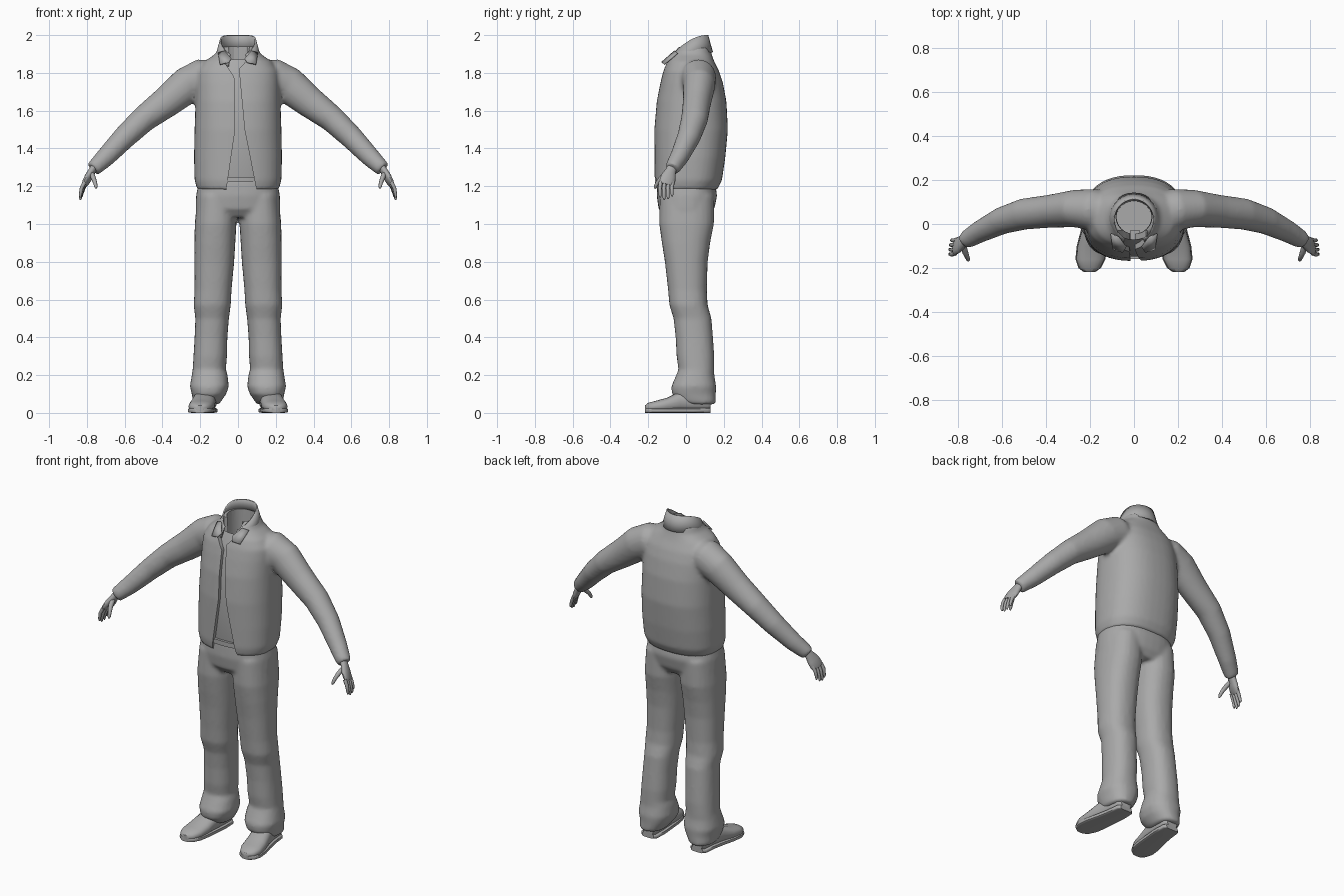
import bpy, bmesh, math
from mathutils import Vector

cube = bpy.data.objects.get("Cube")
if cube:
    bpy.data.objects.remove(cube)

grey = bpy.data.materials.new("plain grey")
grey.use_nodes = True
grey.diffuse_color = (0.4, 0.4, 0.4, 1)
grey.node_tree.nodes["Principled BSDF"].inputs["Base Color"].default_value = (0.4, 0.4, 0.4, 1)


def make(name, bm, smooth=True):
    bmesh.ops.recalc_face_normals(bm, faces=bm.faces[:])
    mesh = bpy.data.meshes.new(name)
    bm.to_mesh(mesh)
    bm.free()
    mesh.materials.append(grey)
    obj = bpy.data.objects.new(name, mesh)
    bpy.context.collection.objects.link(obj)
    if smooth:
        finish(obj)
    return obj


def finish(obj):
    for o in bpy.context.selected_objects:
        o.select_set(False)
    obj.select_set(True)
    bpy.context.view_layer.objects.active = obj
    bpy.ops.object.shade_smooth_by_angle(angle=math.radians(45))


def bake(obj):
    # Turn the modifier stack into plain mesh data
    graph = bpy.context.evaluated_depsgraph_get()
    mesh = bpy.data.meshes.new_from_object(obj.evaluated_get(graph))
    obj.modifiers.clear()
    obj.data = mesh
    mesh.materials.clear()
    mesh.materials.append(grey)
    finish(obj)


def loft(bm, rings, ref=(1, 0, 0), axis=None, side=1, n=24, power=2.0, caps=True):
    # rings hold centre x, y, z and two radii; ref is the direction of the first radius
    pts = [Vector(r[:3]) for r in rings]
    loops = []
    for i, (c, r) in enumerate(zip(pts, rings)):
        t = Vector(axis) if axis else pts[min(i + 1, len(pts) - 1)] - pts[max(i - 1, 0)]
        t.normalize()
        u = Vector(ref)
        u = (u - t * u.dot(t)).normalized()
        v = t.cross(u)
        loop = []
        for k in range(n):
            a = math.tau * k / n
            ca, sa = math.cos(a), math.sin(a)
            p = c + u * math.copysign(abs(ca) ** (2 / power), ca) * r[3] \
                + v * math.copysign(abs(sa) ** (2 / power), sa) * r[4]
            loop.append(bm.verts.new((p.x * side, p.y, p.z)))
        loops.append(loop)
    for a, b in zip(loops, loops[1:]):
        for k in range(n):
            bm.faces.new((a[k], a[(k + 1) % n], b[(k + 1) % n], b[k]))
    if caps:
        bm.faces.new(loops[0])
        bm.faces.new(loops[-1])


def upright(rows):
    # rows: height, x from, x to, y from, y to
    return [((a + b) / 2, (c + d) / 2, z, (b - a) / 2, (d - c) / 2) for z, a, b, c, d in rows]


def fuse(obj, voxel, rounds):
    m = obj.modifiers.new("Fuse", "REMESH")
    m.mode, m.voxel_size = "VOXEL", voxel
    s = obj.modifiers.new("Soften", "SMOOTH")
    s.iterations, s.factor = rounds, 0.5
    bake(obj)


UP = (0, 0, 1)

# Jacket body and sleeves, fused into one cloth form
torso = upright([(z, -w, w, f, b) for z, w, f, b in (
    (1.18, .215, -.16, .165), (1.23, .23, -.168, .19), (1.35, .233, -.168, .208),
    (1.5, .23, -.168, .222), (1.65, .225, -.155, .214), (1.75, .222, -.135, .195),
    (1.81, .215, -.12, .175), (1.86, .18, -.10, .15), (1.9, .12, -.075, .135),
    (1.94, .1, -.05, .128))])
sleeve = [(.08, .05, 1.79, .08, .075), (.19, .065, 1.775, .095, .1), (.27, .07, 1.735, .085, .097),
          (.38, .058, 1.645, .075, .083), (.5, .045, 1.555, .071, .07), (.6, .015, 1.46, .062, .062),
          (.7, -.035, 1.355, .05, .052), (.75, -.065, 1.307, .043, .044), (.768, -.074, 1.29, .038, .04)]
bm = bmesh.new()
loft(bm, torso, axis=UP, power=2.4, n=40)
for s in (1, -1):
    loft(bm, sleeve, ref=(0, 1, 0), side=s)
jacket = make("jacket", bm)
fuse(jacket, 0.011, 6)

# Cutters for the open front and the hollow neck
bm = bmesh.new()
outline = [(-.065, 1.1), (-.062, 1.18), (-.015, 1.5), (-.02, 1.78), (-.075, 1.86), (-.07, 2),
           (.07, 2), (.05, 1.87), (.005, 1.82), (.035, 1.5), (.098, 1.18), (.1, 1.1)]
face = bm.faces.new([bm.verts.new((x, -.4, z)) for x, z in outline])
ext = bmesh.ops.extrude_face_region(bm, geom=[face])
bmesh.ops.translate(bm, vec=(0, .37, 0), verts=[v for v in ext["geom"] if isinstance(v, bmesh.types.BMVert)])
front_cut = make("front_opening_cutter", bm, False)
bm = bmesh.new()
loft(bm, [(0, .03, 1.6, .08, .075), (0, .035, 1.8, .08, .08), (0, .035, 2.1, .085, .085)], axis=UP)
neck_cut = make("neck_cutter", bm, False)
for cutter in (front_cut, neck_cut):
    cutter.hide_render = True
    m = jacket.modifiers.new("Cut", "BOOLEAN")
    m.operation, m.solver, m.object = "DIFFERENCE", "EXACT", cutter
bake(jacket)
for cutter in (front_cut, neck_cut):
    bpy.data.objects.remove(cutter)

# Shirt under the jacket, open at the neck
bm = bmesh.new()
loft(bm, upright([(z, -w, w, f, b) for z, w, f, b in (
    (1.2, .19, -.135, .13), (1.25, .2, -.145, .15), (1.5, .2, -.148, .18), (1.65, .19, -.135, .17),
    (1.75, .17, -.115, .15), (1.81, .13, -.098, .13), (1.87, .09, -.07, .125))]),
    axis=UP, n=32, power=2.4, caps=False)
make("shirt", bm)

# Standing collar, rising to the back
bm = bmesh.new()
rows = []
for k in range(25):
    a = math.radians(-90 + 26 + k * (360 - 52) / 24)
    col = []
    for j, (rx, ry) in enumerate(((.118, .125), (.11, .112), (.096, .1))):
        x, y = rx * math.cos(a), .018 + ry * math.sin(a)
        t = max(0, min(1, (y + .11) / .22))
        low, high = 1.83 + .08 * t, 1.865 + .135 * math.sin(t * math.pi / 2)
        col.append(bm.verts.new((x, y, low + (high - low) * j / 2)))
    rows.append(col)
for a, b in zip(rows, rows[1:]):
    for j in range(2):
        bm.faces.new((a[j], b[j], b[j + 1], a[j + 1]))
collar = make("collar", bm)
m = collar.modifiers.new("Thickness", "SOLIDIFY")
m.thickness = .008

# Folded collar points
for s, name in ((1, "left_collar_point"), (-1, "right_collar_point")):
    bm = bmesh.new()
    tri = [(.105, -.045, 1.905), (.095, -.115, 1.845), (.05, -.128, 1.855), (.035, -.105, 1.875), (.07, -.06, 1.915)]
    bm.faces.new([bm.verts.new((x * s, y, z)) for x, y, z in tri])
    flap = make(name, bm)
    m = flap.modifiers.new("Thickness", "SOLIDIFY")
    m.thickness, m.offset = .008, 0

# Trousers: hips and both legs fused
bm = bmesh.new()
loft(bm, upright([(z, -w, w, f, b) for z, w, f, b in (
    (1.035, .2, -.11, .12), (1.08, .225, -.145, .15), (1.15, .222, -.155, .165), (1.24, .205, -.15, .15))]),
    axis=UP, n=36, power=2.4)
leg = upright([(1.15, .01, .215, -.14, .15), (1.0, .008, .229, -.142, .148), (.9, .014, .231, -.128, .128),
               (.8, .02, .231, -.112, .115), (.65, .034, .23, -.095, .11), (.57, .038, .235, -.088, .115),
               (.5, .048, .226, -.066, .135), (.4, .056, .23, -.055, .143), (.3, .058, .236, -.05, .15),
               (.23, .064, .24, -.04, .15), (.2, .055, .245, -.052, .15), (.14, .048, .255, -.078, .16),
               (.1, .062, .245, -.075, .158), (.06, .09, .238, -.04, .158), (.045, .1, .232, 0, .155)])
for s in (1, -1):
    loft(bm, leg, axis=(0, 0, -1), side=s, power=2.3)
fuse(make("trousers", bm), 0.011, 4)

# Belt buckle area
bm = bmesh.new()
loft(bm, [(0, -.01, 1.222, .19, .15), (0, -.01, 1.25, .19, .15)], axis=UP, n=36, power=2.4)
make("belt", bm)

# Shoes and soles, lofted from heel to toe
shoe = [(.165, .13, .05, .035, .035), (.165, .115, .06, .05, .055), (.168, .04, .065, .056, .06),
        (.178, -.03, .06, .06, .055), (.19, -.1, .042, .066, .038), (.198, -.16, .034, .064, .03),
        (.201, -.2, .029, .047, .024), (.202, -.218, .025, .022, .014)]
sole = [(x, y, .013, rx + .004, .013) for x, y, z, rx, rz in shoe]
for s, word in ((1, "left"), (-1, "right")):
    for part, rings, p in (("shoe", shoe, 2.4), ("sole", sole, 5)):
        bm = bmesh.new()
        loft(bm, rings, axis=(0, -1, 0), side=s, power=p, n=20)
        make(f"{word}_{part}", bm)

    # Hand: palm, four fingers and a thumb
    bm = bmesh.new()
    across = (.25, -1, .1)
    loft(bm, [(.75, -.066, 1.315, .026, .022), (.772, -.08, 1.282, .028, .019), (.79, -.092, 1.25, .04, .02),
              (.806, -.1, 1.222, .042, .017), (.813, -.103, 1.207, .036, .012)], ref=across, side=s, n=16)
    for i, (bend, length) in enumerate(((.0, .062), (.004, .074), (.006, .07), (.004, .056))):
        x, y, z = .816 - .004 * i + .004, -.134 + .021 * i, 1.222
        tip = z - .02 - length
        loft(bm, [(x - .008, y, z, .011, .011), (x + .008, y - .004, z - length * .5, .010, .010),
                  (x + .015 + bend, y - .003, tip + .012, .008, .008),
                  (x + .014 + bend, y - .002, tip, .004, .004)], ref=across, side=s, n=10)
    loft(bm, [(.775, -.095, 1.268, .015, .014), (.766, -.128, 1.245, .014, .013), (.757, -.15, 1.22, .011, .011),
              (.752, -.162, 1.198, .009, .009), (.751, -.166, 1.188, .004, .004)], ref=across, side=s, n=10)
    make(f"{word}_hand", bm)
